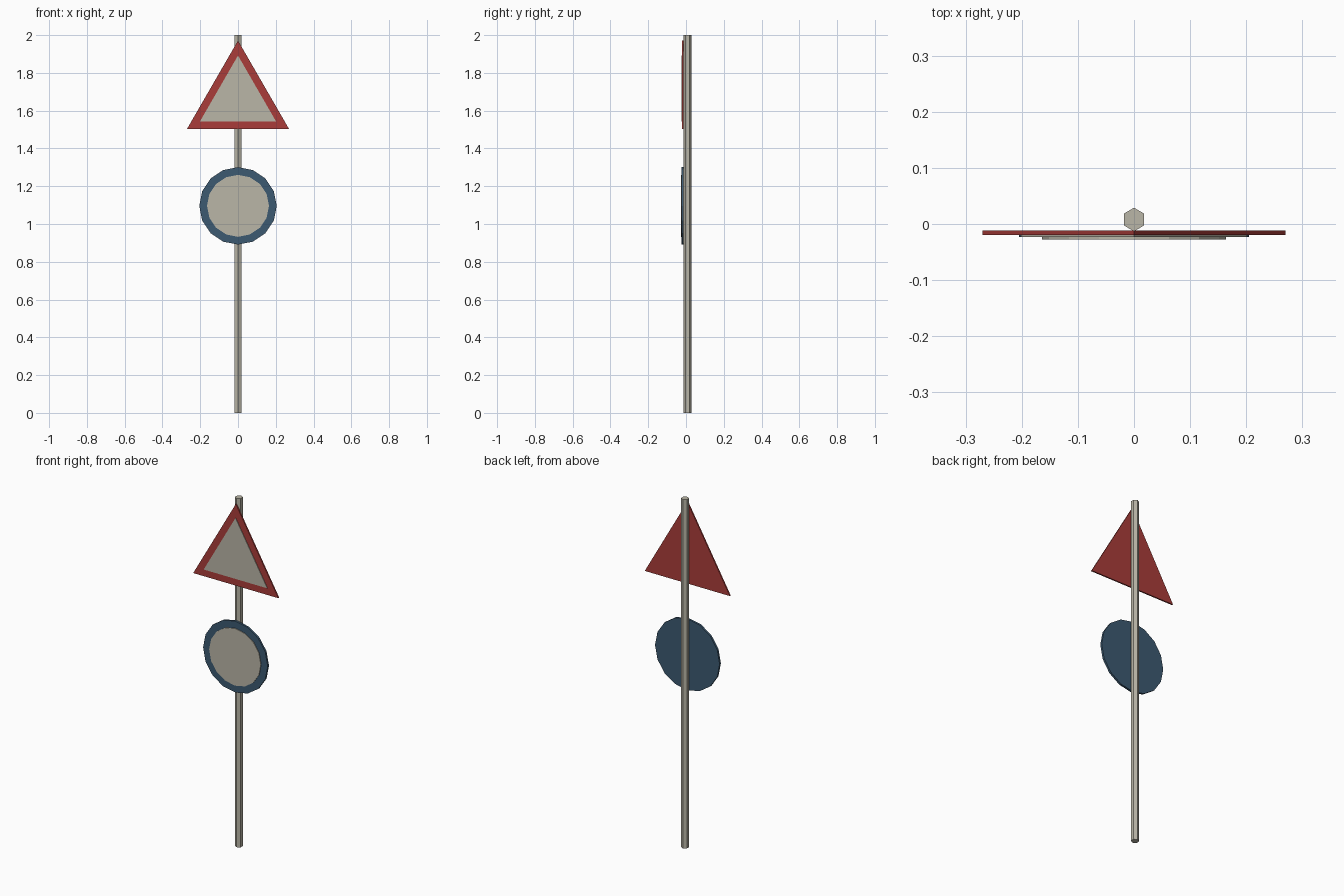
import bpy
import bmesh
from math import cos, sin, tau, pi
from mathutils import Matrix

cube = bpy.data.objects.get("Cube")
if cube:
    bpy.data.objects.remove(cube, do_unlink=True)


def material(name, rgb):
    mat = bpy.data.materials.new(name)
    mat.use_nodes = True
    color = (*rgb, 1)
    mat.diffuse_color = color
    bsdf = next(n for n in mat.node_tree.nodes if n.type == "BSDF_PRINCIPLED")
    bsdf.inputs["Base Color"].default_value = color
    return mat


def prism(name, sides, radius, depth, mat, transform):
    """Regular prism along local z, starting at 0, first corner on local +y."""
    bm = bmesh.new()
    angles = [pi / 2 + tau * i / sides for i in range(sides)]
    base = bm.faces.new([bm.verts.new((radius * cos(a), radius * sin(a), 0)) for a in angles])
    top = bmesh.ops.extrude_face_region(bm, geom=[base])["geom"]
    moved = [v for v in top if isinstance(v, bmesh.types.BMVert)]
    bmesh.ops.translate(bm, verts=moved, vec=(0, 0, depth))
    bmesh.ops.recalc_face_normals(bm, faces=bm.faces)
    bm.transform(transform)
    mesh = bpy.data.meshes.new(name)
    bm.to_mesh(mesh)
    bm.free()
    mesh.materials.append(mat)
    obj = bpy.data.objects.new(name, mesh)
    bpy.context.collection.objects.link(obj)
    return obj


def plate(name, sides, radius, back, front, height, mat):
    """Upright plate facing -y, between two y positions."""
    place = Matrix.Translation((0, back, height)) @ Matrix.Rotation(pi / 2, 4, "X")
    return prism(name, sides, radius, back - front, mat, place)


pale = material("pale grey", (0.49, 0.465, 0.385))
red = material("sign red", (0.40, 0.046, 0.042))
blue = material("sign blue", (0.045, 0.10, 0.165))

# Hexagonal post
prism("post", 6, 0.021, 2.0, pale, Matrix.Translation((0, 0.008, 0)))

# Triangular warning sign with raised centre panel
TRI_Z = 1.659
plate("triangle_sign", 3, 0.312, -0.012, -0.02, TRI_Z, red)
plate("triangle_panel", 3, 0.233, -0.02, -0.023, TRI_Z, pale)

# Round sign with raised centre panel
DISC_Z = 1.096
plate("round_sign", 16, 0.205, -0.012, -0.0235, DISC_Z, blue)
plate("round_panel", 16, 0.164, -0.0235, -0.0275, DISC_Z, pale)
